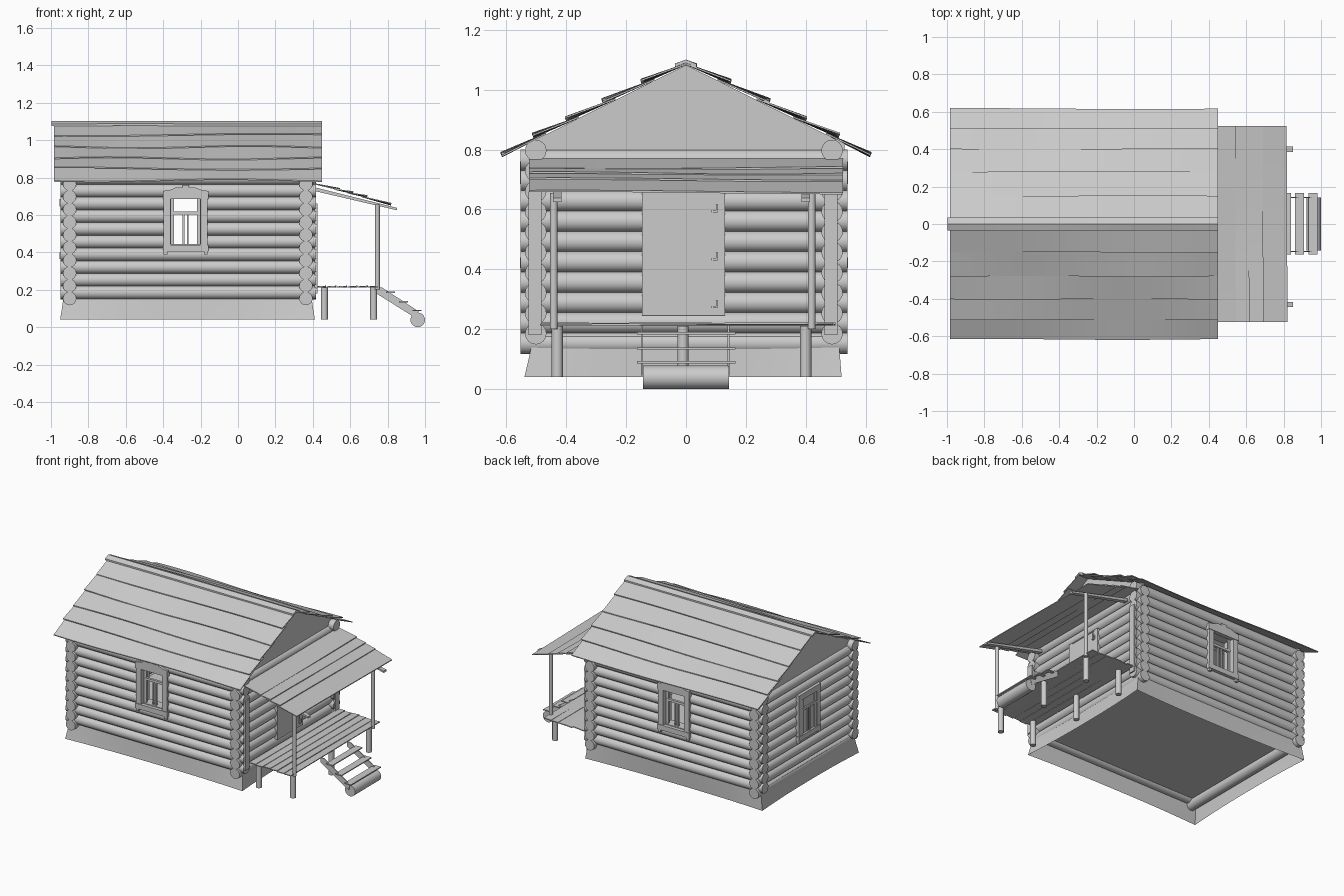
import bpy, bmesh, math, random
from mathutils import Matrix, Vector

random.seed(4)
if "Cube" in bpy.data.objects:
    bpy.data.objects.remove(bpy.data.objects["Cube"], do_unlink=True)

wood = bpy.data.materials.new("weathered_grey")
wood.use_nodes = True
COLOUR = (0.6, 0.6, 0.6, 1)
wood.diffuse_color = COLOUR
wood.node_tree.nodes["Principled BSDF"].inputs["Base Color"].default_value = COLOUR
I = Matrix.Identity(4)


def finish(name, bm, M=I, smooth=False):
    bm.transform(M)
    bmesh.ops.recalc_face_normals(bm, faces=bm.faces)
    me = bpy.data.meshes.new(name)
    bm.to_mesh(me)
    bm.free()
    me.materials.append(wood)
    ob = bpy.data.objects.new(name, me)
    bpy.context.collection.objects.link(ob)
    if smooth:
        bpy.ops.object.select_all(action='DESELECT')
        ob.select_set(True)
        bpy.context.view_layer.objects.active = ob
        bpy.ops.object.shade_smooth_by_angle(angle=math.radians(40))


def box(name, lo, hi, M=I):
    lo, hi = Vector(lo), Vector(hi)
    bm = bmesh.new()
    S = Matrix.Translation((lo + hi) / 2) @ Matrix.Diagonal((*(hi - lo), 1))
    bmesh.ops.create_cube(bm, size=1, matrix=S)
    finish(name, bm, M)


def rod(name, a, b, r, sides=16):
    a, b = Vector(a), Vector(b)
    d = b - a
    bm = bmesh.new()
    T = Matrix.Translation((a + b) / 2) @ d.to_track_quat('Z', 'Y').to_matrix().to_4x4()
    bmesh.ops.create_cone(bm, cap_ends=True, segments=sides, radius1=r, radius2=r,
                          depth=d.length, matrix=T)
    finish(name, bm, smooth=True)


def prism(name, pts, y0, y1, M=I):
    """Extrude an x-z outline from y0 to y1."""
    bm = bmesh.new()
    f = bm.faces.new([bm.verts.new((x, y0, z)) for x, z in pts])
    ext = bmesh.ops.extrude_face_region(bm, geom=[f])["geom"]
    bmesh.ops.translate(bm, vec=(0, y1 - y0, 0),
                        verts=[v for v in ext if isinstance(v, bmesh.types.BMVert)])
    finish(name, bm, M)


def plank(name, u0, u1, top, low, wave, M=I, thick=0.006):
    """Thin board along x; top and low are (y, z) edges, the low edge waves."""
    n, ph, fr = 16, random.uniform(0, 6), random.uniform(3, 5.5)
    bm = bmesh.new()
    rings = []
    for i in range(n + 1):
        u = u0 + (u1 - u0) * i / n
        w = wave * math.sin(fr * u + ph)
        (ty, tz), (ly, lz) = top, (low[0] + w * 0.4, low[1] + w)
        rings.append([bm.verts.new((u, y, z)) for y, z in
                      ((ty, tz), (ly, lz), (ly, lz + thick), (ty, tz + thick))])
    for a, b in zip(rings, rings[1:]):
        for k in range(4):
            bm.faces.new((a[k], a[(k + 1) % 4], b[(k + 1) % 4], b[k]))
    bm.faces.new(rings[0])
    bm.faces.new(rings[-1])
    finish(name, bm, M, smooth=True)


# Log walls, the long ones split around the window openings
R, STEP = 0.036, 0.068
XW, XE, WIN, HALF = -0.9, 0.363, -0.28, 0.085
for i in range(10):
    zx, zy = 0.185 + STEP * i, 0.153 + STEP * i
    for side, y in (("front", -0.502), ("back", 0.488)):
        spans = [(-0.95, 0.417)]
        if 4 <= i <= 7:
            spans = [(-0.95, WIN - HALF), (WIN + HALF, 0.417)]
        for a, b in spans:
            rod(f"{side}_wall_log", (a, y, zx), (b, y, zx), R)
    for side, x in (("porch", XE), ("end", XW)):
        rod(f"{side}_wall_log", (x, -0.553, zy), (x, 0.54, zy), R)

# Foundation skirt flaring at the corners, and the floor
bm = bmesh.new()
N, rows = 12, []
hx, hy, cx = 0.661, 0.51, -0.27
for z, spread in ((0.175, 0.0), (0.11, 0.45), (0.04, 1.0)):
    ring = []
    for s in range(4):
        for j in range(N):
            t = 2 * j / N - 1
            p = [(t, -1), (1, t), (-t, 1), (-1, -t)][s]
            flare = spread * (0.003 + 0.017 * abs(t) ** 2.5)
            ring.append(bm.verts.new((cx + p[0] * (hx + flare),
                                      p[1] * (hy + flare) - 0.01 * spread, z)))
    rows.append(ring)
for a, b in zip(rows, rows[1:]):
    for j in range(4 * N):
        k = (j + 1) % (4 * N)
        bm.faces.new((a[j], a[k], b[k], b[j]))
finish("foundation_skirt", bm, smooth=True)
box("house_floor", (XW, -0.49, 0.17), (XE, 0.49, 0.18))

# Gables
SIDE = Matrix.Rotation(math.pi / 2, 4, 'Z')
for name, x in (("porch_gable", 0.37), ("end_gable", -0.905)):
    prism(name, [(-0.53, 0.77), (0.53, 0.77), (0.53, 0.82), (0, 1.083), (-0.53, 0.82)],
          -0.006, 0.006, Matrix.Translation((x, 0, 0)) @ SIDE)

# Main roof: overlapping boards on both slopes plus a ridge cap
edges = [0.0, 0.15, 0.28, 0.402, 0.512, 0.617]
slope = lambda y: 1.083 - 0.497 * y
for sgn in (1, -1):
    M = Matrix.Diagonal((1, sgn, 1, 1))
    for a, b in zip(edges, edges[1:]):
        a = max(a - 0.045, 0)
        lift = 0.004 if b == edges[-1] else 0.016
        plank("roof_board", -0.985, 0.448, (a, slope(a)), (b, slope(b) + lift), 0.006, M)
    plank("ridge_cap", -0.997, 0.45, (0, 1.09), (0.036, 1.076), 0.001, M, 0.011)

# Porch roof boards, rafters and posts
TURN = Matrix.Rotation(-math.pi / 2, 4, 'Z')
ACROSS = Matrix.Diagonal((1, -1, 1, 1)) @ TURN
pe = [0.41, 0.545, 0.615, 0.69, 0.818]
pz = lambda x: 0.76 - 0.27 * (x - 0.42)
for a, b in zip(pe, pe[1:]):
    a = max(a - 0.03, 0.405)
    lift = 0.002 if b == pe[-1] else 0.009
    plank("porch_roof_board", -0.525, 0.525, (a, pz(a)), (b, pz(b) + lift), 0.004, ACROSS)
for y in (-0.43, 0.4):
    prism("porch_rafter", [(0.4, 0.75), (0.85, 0.638), (0.85, 0.625), (0.4, 0.73)],
          y - 0.014, y + 0.014)
for y in (-0.442, 0.42):
    rod("porch_post", (0.745, y, 0.2), (0.745, y, 0.655), 0.013, 12)

# Porch deck on short piles
for i in range(6):
    x = 0.418 + 0.0555 * i
    e = random.uniform(-0.006, 0.006)
    plank("deck_board", -0.482 + e, 0.495 + e, (x, 0.212), (x + 0.053, 0.214), 0.002,
          ACROSS)
for x in (0.462, 0.725):
    for y in (-0.43, -0.01, 0.4):
        rod("deck_pile", (x, y, 0.04), (x, y, 0.211), 0.019, 12)

# Steps: stringers, treads and the bottom log
for y in (-0.148, 0.142):
    prism("step_stringer", [(0.74, 0.215), (0.77, 0.212), (0.965, 0.085), (0.955, 0.045),
                            (0.74, 0.18)], y - 0.003, y + 0.003)
for x, z in ((0.79, 0.183), (0.86, 0.132), (0.932, 0.086)):
    box("step_tread", (x, -0.163, z), (x + 0.05, 0.165, z + 0.007))
rod("step_log", (0.961, -0.143, 0.039), (0.961, 0.143, 0.039), 0.039, 20)

# Door with latches, and boards covering the log ends at the corners
box("door", (0.385, -0.147, 0.245), (0.408, 0.13, 0.66))
box("door_lintel", (0.385, -0.11, 0.65), (0.412, 0.1, 0.657))
for z in (0.61, 0.45, 0.29):
    box("door_fitting_plate", (0.408, 0.085, z - 0.022), (0.413, 0.091, z + 0.035))
    box("door_fitting_arm", (0.408, 0.085, z - 0.02), (0.416, 0.106, z - 0.012))
    box("door_fitting_hook", (0.408, 0.1, z - 0.02), (0.416, 0.106, z + 0.008))
for y in (-0.505, 0.485):
    box("corner_board", (0.41, y - 0.022, 0.18), (0.426, y + 0.022, 0.66))


# Windows: built facing -y around the origin, then placed on each wall
def window(M, is_open):
    def bar(name, x0, z0, x1, z1, d0=-0.048, d1=-0.03):
        box(name, (x0, d0, z0), (x1, d1, z1), M)

    def pair(name, a, b, z0, z1, d0, d1):
        bar(name, a, z0, b, z1, d0, d1)
        bar(name, -b, z0, -a, z1, d0, d1)

    bar("window_sill", -0.122, 0.405, 0.122, 0.44, -0.054)
    pair("window_casing", 0.08, 0.118, 0.44, 0.69, -0.05, -0.025)
    pair("casing_foot", 0.098, 0.118, 0.388, 0.405, -0.05, -0.03)
    sash = -0.018 if is_open else -0.046
    pair("sash_stile", 0.062, 0.08, 0.44, 0.69, sash, sash + 0.012)
    pair("lower_sash_bar", 0.006, 0.016, 0.44, 0.61, sash, sash + 0.012)
    bar("sash_rail", -0.08, 0.602, 0.08, 0.618, sash - 0.003, sash + 0.014)
    if is_open:
        prism("window_head", [(-0.122, 0.685), (0.122, 0.685), (0.122, 0.728),
                              (0.085, 0.733), (0.05, 0.748), (0.018, 0.746),
                              (0.018, 0.76), (-0.018, 0.76), (-0.018, 0.746),
                              (-0.05, 0.748), (-0.085, 0.733), (-0.122, 0.728)],
              -0.054, -0.025, M)
        pair("window_jamb", 0.078, 0.086, 0.42, 0.7, -0.03, 0.04)
        bar("window_top_jamb", -0.08, 0.69, 0.08, 0.7, -0.03, 0.04)
        bar("window_bottom_jamb", -0.08, 0.425, 0.08, 0.445, -0.03, 0.04)
    else:
        bar("window_head", -0.122, 0.685, 0.122, 0.725, -0.054)
        bar("window_pane", -0.08, 0.44, 0.08, 0.69, -0.04, -0.035)


window(Matrix.Translation((WIN, -0.5, 0)), True)
window(Matrix.Translation((WIN, 0.488, 0)) @ Matrix.Rotation(math.pi, 4, 'Z'), True)
window(Matrix.Translation((XW, 0, -0.04)) @ TURN, False)
